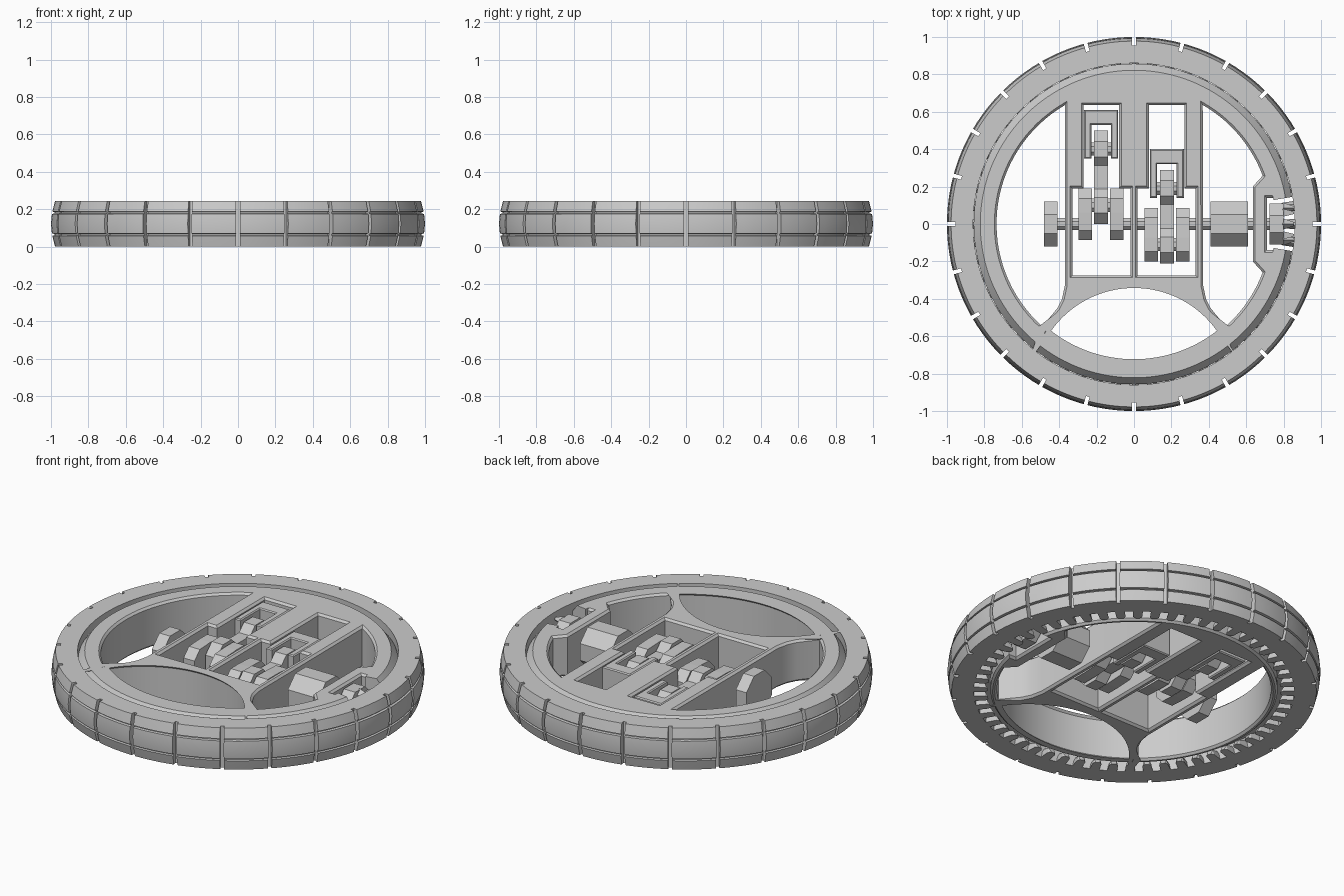
import bpy, bmesh
from math import sin, cos, pi, radians, tau
from mathutils import Matrix

cube = bpy.data.objects.get("Cube")
if cube:
    bpy.data.objects.remove(cube)

H = 0.245            # overall height
MID = H / 2          # height of the shaft axis

grey = bpy.data.materials.new("light_grey")
grey.use_nodes = True
grey.diffuse_color = (0.6, 0.6, 0.6, 1)
grey.node_tree.nodes["Principled BSDF"].inputs["Base Color"].default_value = (0.6, 0.6, 0.6, 1)


def activate(ob):
    bpy.ops.object.select_all(action='DESELECT')
    ob.select_set(True)
    bpy.context.view_layer.objects.active = ob


def finish(name, bm, smooth=False):
    bmesh.ops.recalc_face_normals(bm, faces=bm.faces)
    mesh = bpy.data.meshes.new(name)
    bm.to_mesh(mesh)
    bm.free()
    mesh.materials.append(grey)
    ob = bpy.data.objects.new(name, mesh)
    bpy.context.collection.objects.link(ob)
    if smooth:
        activate(ob)
        bpy.ops.object.shade_smooth_by_angle(angle=radians(25))
    return ob


def lathe(bm, profile, start, end, steps):
    """Sweep a closed (radius, z) profile round z, capped if it is not a full turn."""
    full = abs(end - start - tau) < 0.001
    rings = []
    for i in range(steps if full else steps + 1):
        a = start + (end - start) * i / steps
        rings.append([bm.verts.new((r * cos(a), r * sin(a), z)) for r, z in profile])
    n = len(profile)
    for i in range(steps):
        a, b = rings[i], rings[(i + 1) % len(rings)]
        for j in range(n):
            k = (j + 1) % n
            bm.faces.new((a[j], b[j], b[k], a[k]))
    if not full:
        bm.faces.new(rings[0])
        bm.faces.new(rings[-1])


def plate(name, loops, z0, z1, chamfer):
    """Extrude flat outlines (first the rim, then holes) with chamfered edges."""
    cu = bpy.data.curves.new(name, 'CURVE')
    cu.dimensions = '2D'
    cu.fill_mode = 'BOTH'
    cu.extrude = (z1 - z0) / 2 - chamfer
    cu.bevel_depth = chamfer
    cu.bevel_resolution = 0
    cu.offset = -chamfer
    for loop in loops:
        sp = cu.splines.new('POLY')
        sp.points.add(len(loop) - 1)
        for p, (x, y) in zip(sp.points, loop):
            p.co = (x, y, 0, 1)
        sp.use_cyclic_u = True
    cu.materials.append(grey)
    ob = bpy.data.objects.new(name, cu)
    bpy.context.collection.objects.link(ob)
    ob.location.z = (z0 + z1) / 2
    activate(ob)
    bpy.ops.object.convert(target='MESH')
    bpy.ops.object.shade_smooth_by_angle(angle=radians(25))


def octagon_bar(bm, x0, x1, ends):
    """Convex bar along x around octagons given as (y, apothem)."""
    verts = []
    for y, ap in ends:
        r = ap / cos(pi / 8)
        for k in range(8):
            a = pi / 8 + k * pi / 4
            verts += [bm.verts.new((x, y + r * cos(a), MID + r * sin(a))) for x in (x0, x1)]
    bmesh.ops.convex_hull(bm, input=verts)


def bars(name, items):
    bm = bmesh.new()
    for x0, x1, ends in items:
        octagon_bar(bm, x0, x1, ends)
    return finish(name, bm)


def arc(r, a0, a1, steps=32, cy=0):
    return [(r * cos(radians(a0 + (a1 - a0) * i / steps)),
             cy + r * sin(radians(a0 + (a1 - a0) * i / steps))) for i in range(steps + 1)]


# Tyre core, with tread blocks parted by cross grooves
bm = bmesh.new()
lathe(bm, [(0.86, 0), (0.955, 0), (0.955, H), (0.86, H)], 0, tau, 144)
finish("tyre_core", bm, True)

lower = [(0.978, 0), (0.986, 0.03), (0.993, 0.058), (0.98, 0.06), (0.98, 0.068), (0.995, 0.07)]
tread = [(0.94, 0)] + lower + [(1, MID)] + [(r, H - z) for r, z in reversed(lower)] + [(0.94, H)]
bm = bmesh.new()
for i in range(24):
    lathe(bm, tread, radians(15 * i + 0.6), radians(15 * i + 14.4), 6)
finish("tyre_tread", bm, True)

# Ring gear teeth under the tyre's inner edge
bm = bmesh.new()
TEETH = 56
for i in range(TEETH):
    turn = Matrix.Rotation(tau * i / TEETH, 3, 'Z')
    pts = []
    for s in (-1, 1):
        pts += [(0.87, s * 0.027, 0), (0.8, s * 0.024, 0), (0.785, s * 0.012, 0),
                (0.87, s * 0.02, 0.035), (0.8, s * 0.016, 0.03), (0.87, s * 0.006, 0.06)]
    bmesh.ops.convex_hull(bm, input=[bm.verts.new(turn @ Matrix.Translation(p).to_translation()) for p in pts])
finish("ring_gear_teeth", bm)

# Frame rim with a sloped outer edge, open at the pinion
gap = 0.17
bm = bmesh.new()
lathe(bm, [(0.757, 0.07), (0.857, 0.07), (0.857, 0.2), (0.822, H), (0.757, H)], gap, tau - gap, 140)
finish("frame_rim", bm, True)

# Frame body: rim, spokes, crankcase and bearing block from one outline
outer = arc(0.77, 10.5, 349.5, 120) + [(0.71, -0.14), (0.71, 0.14)]
flare = [(0.49, -0.548), (0.41, -0.45), (0.385, -0.4), (0.37, -0.33)]
left_side = arc(0.735, 120.2, 228.2) + [(-x, y) for x, y in flare]
right_side = (arc(0.735, 60, 20.6, 14) + [(0.635, 0.2), (0.635, -0.2)]
              + arc(0.735, -20.6, -48.2, 10) + flare)
front_gap = arc(0.555, 34, 146, 32, -0.885) + arc(0.735, 231.3, 308.7, 32)
case = [(0.02, -0.275), (0.33, -0.275), (0.33, 0.19), (0.27, 0.19),
        (0.27, 0.635), (0.08, 0.635), (0.08, 0.19), (0.02, 0.19)]
plate("frame_body", [outer, left_side, right_side, front_gap, case,
                     [(-x, y) for x, y in case]], 0, H, 0.012)

# Two pistons with their rods, pins and crank throws
for side, label, throw, pin in ((-1, "right", 0.1, 0.4), (1, "left", -0.11, 0.19)):
    c = side * 0.176
    y0, y1, y2 = pin - 0.05, pin + 0.13, pin + 0.21
    u_shape = [(-0.09, y0), (-0.052, y0), (-0.052, y1), (0.052, y1),
               (0.052, y0), (0.09, y0), (0.09, y2), (-0.09, y2)]
    plate(label + "_piston", [[(c + x, y) for x, y in u_shape]], 0.01, H - 0.01, 0.006)
    bars(label + "_piston_pin", [(c - 0.07, c + 0.07, [(pin, 0.035)])])
    bars(label + "_connecting_rod", [
        (c - 0.037, c + 0.037, [(throw, 0.1)]),
        (c - 0.037, c + 0.037, [(throw, 0.055), (pin, 0.055)]),
        (c - 0.037, c + 0.037, [(pin, 0.1)])])
    bars(label + "_crank_webs", [
        (c + s * 0.085 - 0.036, c + s * 0.085 + 0.036, [(0, 0.085), (throw, 0.09)])
        for s in (-1, 1)])
    bars(label + "_crank_pin", [(c - 0.1, c + 0.1, [(throw, 0.035)])])

# Main shaft pieces, end knob and flywheel
bars("main_shaft", [(a, b, [(0, 0.033)]) for a, b in ((-0.45, -0.26), (-0.1, 0.1), (0.26, 0.76))])
bars("end_knob", [(-0.48, -0.41, [(0, 0.12)])])
bars("flywheel", [(0.41, 0.61, [(0, 0.12)])])

# Pinion with pointed teeth that mesh with the ring gear
bars("pinion_hub", [(0.725, 0.8, [(0, 0.11)])])
bm = bmesh.new()
for k in range(8):
    a = k * pi / 4
    place = Matrix.Translation((0.825, 0.085 * cos(a), MID + 0.085 * sin(a)))
    bmesh.ops.create_cone(bm, cap_ends=True, segments=4, radius1=0.03, radius2=0.01, depth=0.06,
                          matrix=place @ Matrix.Rotation(a, 4, 'X') @ Matrix.Rotation(pi / 2, 4, 'Y'))
finish("pinion_teeth", bm)
